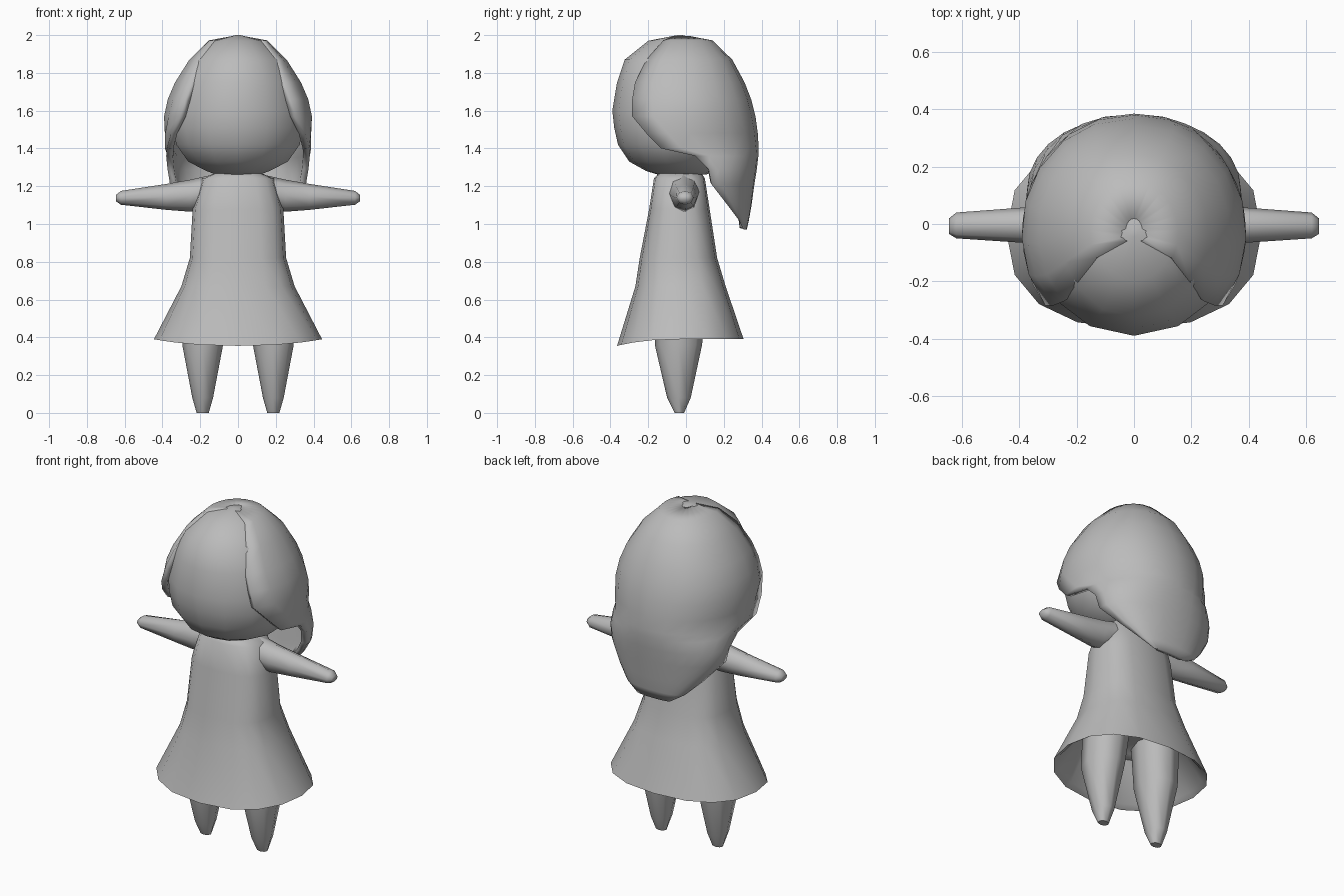
import bpy, bmesh, math
from mathutils import Vector

if "Cube" in bpy.data.objects:
    bpy.data.objects.remove(bpy.data.objects["Cube"])

grey = bpy.data.materials.new("plain_grey")
grey.use_nodes = True
COLOUR = (0.5, 0.5, 0.5, 1)
grey.diffuse_color = COLOUR
grey.node_tree.nodes["Principled BSDF"].inputs["Base Color"].default_value = COLOUR


def skin(name, rows, closed=True, caps=True, smooth=60):
    """Join rows of points into one surface."""
    bm = bmesh.new()
    grid = [[bm.verts.new(p) for p in row] for row in rows]
    n = len(grid[0])
    for a, b in zip(grid, grid[1:]):
        for i in range(n if closed else n - 1):
            j = (i + 1) % n
            bm.faces.new((a[i], a[j], b[j], b[i]))
    if caps:
        bm.faces.new(grid[0][::-1])
        bm.faces.new(grid[-1])
    bmesh.ops.recalc_face_normals(bm, faces=bm.faces)
    mesh = bpy.data.meshes.new(name)
    bm.to_mesh(mesh)
    bm.free()
    obj = bpy.data.objects.new(name, mesh)
    bpy.context.collection.objects.link(obj)
    mesh.materials.append(grey)
    bpy.ops.object.select_all(action="DESELECT")
    obj.select_set(True)
    bpy.context.view_layer.objects.active = obj
    bpy.ops.object.shade_smooth_by_angle(angle=math.radians(smooth))
    return obj


def power(v, e):
    return math.copysign(abs(v) ** e, v)


def ring(z, rx, front, back, sides, e=1.0, cx=0.0, dip=0.0):
    """Level ring from half width and front/back limits; e < 1 is boxier."""
    cy, ry = (front + back) / 2, (back - front) / 2
    pts = []
    for i in range(sides):
        t = math.tau * i / sides
        s, c = math.sin(t), math.cos(t)
        pts.append(Vector((cx + rx * power(s, e), cy - ry * power(c, e),
                           z - dip * max(0, c) ** 2)))
    return pts


# Head: egg shape, z / half width / front / back
head = [(1.262, .12, -.15, .11), (1.28, .17, -.21, .14), (1.33, .27, -.30, .20),
        (1.42, .335, -.36, .25), (1.51, .355, -.38, .28), (1.6, .355, -.39, .29),
        (1.75, .32, -.365, .27), (1.87, .25, -.325, .21), (1.97, .14, -.20, .12),
        (2.0, .012, -.045, -.02)]
skin("head", [ring(*r, 14) for r in head])

# Hair: open shell wrapping the back, z / half width / back / front edge
hair = [(1.995, .03, .02, -.06), (1.972, .155, .14, -.12), (1.87, .258, .245, -.21),
        (1.75, .335, .31, -.27), (1.66, .373, .345, -.285), (1.57, .392, .368, -.285),
        (1.48, .39, .38, -.21), (1.40, .387, .385, -.13), (1.36, .38, .383, .05),
        (1.29, .373, .375, .12), (1.21, .36, .362, .135), (1.10, .27, .347, .22),
        (1.02, .19, .333, .28), (.97, .11, .322, .305)]
rows = []
for z, rx, back, front in hair:
    cy = max(-.03, front)
    sweep = math.acos(max(-1, (front - cy) / (back - cy)))
    row = []
    for i in range(15):
        t = sweep * (i / 7 - 1)
        row.append((rx * power(math.sin(t), .9), cy + (back - cy) * math.cos(t), z))
    rows.append(row)
obj = skin("hair", rows, closed=False, caps=False)
# Orient the shell outward, then thicken it inward
mesh = obj.data
if sum(p.normal.dot(p.center - Vector((0, 0, 1.5))) for p in mesh.polygons) < 0:
    mesh.flip_normals()
shell = obj.modifiers.new("thickness", "SOLIDIFY")
shell.thickness = .035
shell.offset = -1

# Dress: boxy bodice flaring to a dipped hem, hollow underneath
dress = [(1.275, .11, -.14, .08), (1.24, .19, -.17, .10), (1.08, .24, -.195, .125),
         (.82, .255, -.245, .165), (.67, .30, -.268, .21)]
rows = [ring(*r, 16, .75) for r in dress]
rows.append(ring(.39, .445, -.365, .305, 16, .85, dip=.035))
rows.append(ring(.41, .415, -.335, .28, 16, .85, dip=.035))
rows.append(ring(.60, .28, -.24, .18, 16, .8))
skin("dress", rows)

# Arms: x / low z / high z / front / back
arm = [(.14, 1.10, 1.26, -.10, .07), (.25, 1.065, 1.235, -.08, .065),
       (.38, 1.075, 1.212, -.066, .058), (.62, 1.102, 1.175, -.05, .04),
       (.645, 1.12, 1.155, -.035, .02)]
# Legs: z / half width / front / back / centre x
leg = [(.62, .12, -.16, .11, .17), (.36, .108, -.165, .085, .187),
       (.08, .055, -.10, .025, .187), (0, .032, -.06, -.01, .187)]
for name, side in (("left", 1), ("right", -1)):
    rows = []
    for x, low, high, front, back in arm:
        rows.append([(side * x, (front + back) / 2 + (back - front) / 2 * math.sin(t),
                      (low + high) / 2 - (high - low) / 2 * math.cos(t))
                     for t in (math.tau * k / 8 for k in range(8))])
    skin(name + "_arm", rows)
    skin(name + "_leg", [ring(z, r, f, b, 8, .9, side * cx) for z, r, f, b, cx in leg])
